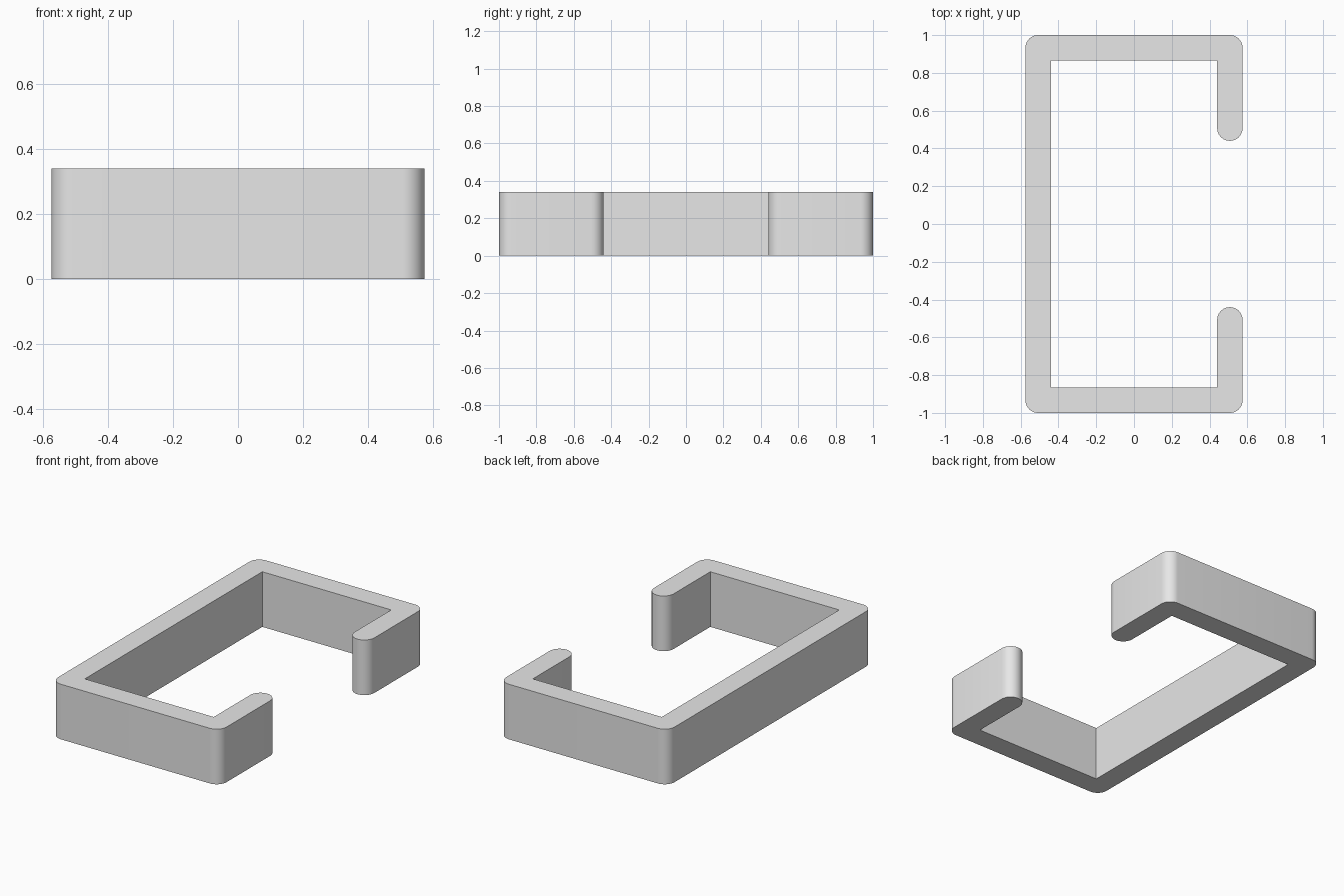
import bpy
import bmesh
from math import cos, sin, pi

cube = bpy.data.objects.get("Cube")
if cube:
    bpy.data.objects.remove(cube)

# Overall dimensions
HALF_X, HALF_Y, HEIGHT = 0.575, 1.0, 0.34
WALL = 0.135
RADIUS = WALL / 2
LIP_END = 0.44
STEPS = 12


def arc(cx, cy, start, sweep):
    """Points on an arc with the bracket's rounding radius."""
    return [(cx + RADIUS * cos(start + sweep * i / STEPS),
             cy + RADIUS * sin(start + sweep * i / STEPS))
            for i in range(STEPS + 1)]


# Upper half of the outline, from the back wall to the inside of the wall
outer_x, outer_y = HALF_X - RADIUS, HALF_Y - RADIUS
inner_x, inner_y = HALF_X - WALL, HALF_Y - WALL
half = arc(-outer_x, outer_y, pi, -pi / 2)            # back corner
half += arc(outer_x, outer_y, pi / 2, -pi / 2)        # lip corner
half += arc(outer_x, LIP_END + RADIUS, 0, -pi)        # rounded lip end
half += [(inner_x, inner_y), (-inner_x, inner_y)]     # sharp inner corners

# Mirror the half to close the C-shaped outline
outline = half + [(x, -y) for x, y in reversed(half)]

# Extrude the outline into the bracket
bm = bmesh.new()
base = bm.faces.new([bm.verts.new((x, y, 0)) for x, y in outline])
top = bmesh.ops.extrude_face_region(bm, geom=[base], use_keep_orig=True)
bmesh.ops.translate(bm, vec=(0, 0, HEIGHT),
                    verts=[v for v in top["geom"] if isinstance(v, bmesh.types.BMVert)])
bmesh.ops.recalc_face_normals(bm, faces=bm.faces)

mesh = bpy.data.meshes.new("clip_bracket")
bm.to_mesh(mesh)
bm.free()
bracket = bpy.data.objects.new("clip_bracket", mesh)
bpy.context.collection.objects.link(bracket)

# Plain grey material
grey = bpy.data.materials.new("light_grey")
grey.use_nodes = True
colour = (0.8, 0.8, 0.8, 1)
grey.diffuse_color = colour
grey.node_tree.nodes["Principled BSDF"].inputs["Base Color"].default_value = colour
mesh.materials.append(grey)

# Smooth the rounded edges, keep the rest sharp
bpy.ops.object.select_all(action="DESELECT")
bracket.select_set(True)
bpy.context.view_layer.objects.active = bracket
bpy.ops.object.shade_smooth_by_angle(angle=pi / 6)
